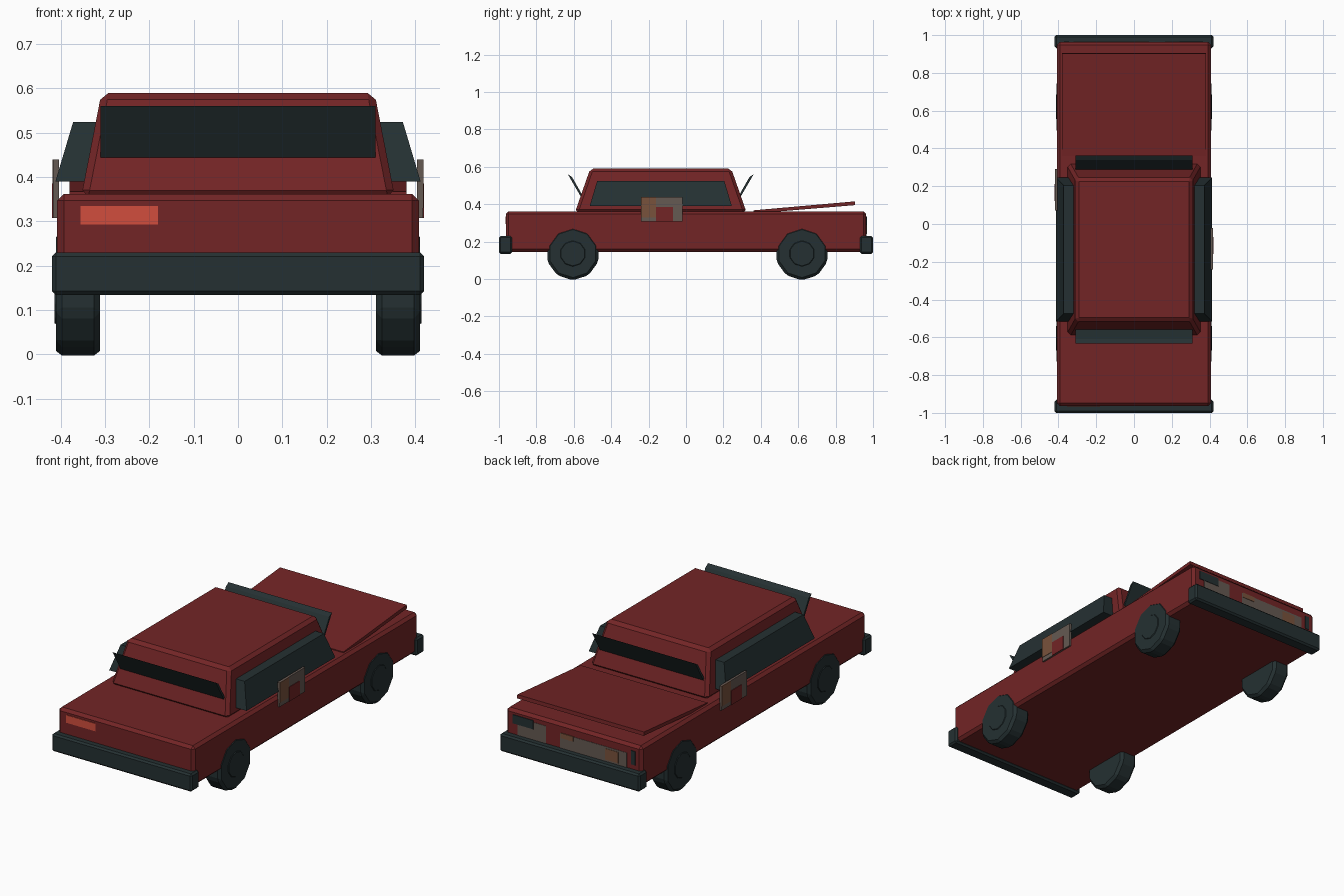
import bpy, bmesh, math
from mathutils import Matrix

cube = bpy.data.objects.get("Cube")
if cube:
    bpy.data.objects.remove(cube, do_unlink=True)


def material(name, r, g, b):
    m = bpy.data.materials.new(name)
    m.use_nodes = True
    m.diffuse_color = (r, g, b, 1)
    m.node_tree.nodes["Principled BSDF"].inputs["Base Color"].default_value = (r, g, b, 1)
    return m


RED = material("dark red paint", 0.17, 0.018, 0.019)
DARK = material("blackish teal", 0.018, 0.03, 0.032)
ORANGE = material("orange lamp", 0.64, 0.076, 0.048)
GREY = material("worn grey", 0.13, 0.1, 0.085)
BROWN = material("rusty brown", 0.19, 0.085, 0.045)


def finish(name, bm, mat, bevel=0):
    """Turn a bmesh into a flat shaded object, with an optional chamfer."""
    bmesh.ops.recalc_face_normals(bm, faces=bm.faces)
    if bevel:
        bmesh.ops.bevel(bm, geom=bm.edges[:], offset=bevel, segments=1,
                        affect='EDGES', clamp_overlap=True)
    me = bpy.data.meshes.new(name)
    bm.to_mesh(me)
    bm.free()
    me.materials.append(mat)
    ob = bpy.data.objects.new(name, me)
    bpy.context.collection.objects.link(ob)
    return ob


def loft(name, lower, upper, mat, bevel=0):
    """Solid between two loops with matching point counts."""
    bm = bmesh.new()
    a = [bm.verts.new(p) for p in lower]
    b = [bm.verts.new(p) for p in upper]
    bm.faces.new(a)
    bm.faces.new(b)
    for i in range(len(a)):
        j = (i + 1) % len(a)
        bm.faces.new((a[i], a[j], b[j], b[i]))
    return finish(name, bm, mat, bevel)


def rect(x0, x1, y0, y1, z):
    return [(x0, y0, z), (x1, y0, z), (x1, y1, z), (x0, y1, z)]


def box(name, x, y, z, mat, bevel=0):
    return loft(name, rect(*x, *y, z[0]), rect(*x, *y, z[1]), mat, bevel)


def side_profile(name, points, half_width, mat):
    """Extrude a y-z outline across the car."""
    return loft(name, [(-half_width, y, z) for y, z in points],
                [(half_width, y, z) for y, z in points], mat)


def cylinder(name, x, y, z, radius, depth, sides, mat, bevel):
    bm = bmesh.new()
    pose = Matrix.Translation((x, y, z)) @ Matrix.Rotation(math.pi / 2, 4, 'Y')
    bmesh.ops.create_cone(bm, cap_ends=True, segments=sides, radius1=radius,
                          radius2=radius, depth=depth, matrix=pose)
    # turn so that a flat side rests on the ground
    bmesh.ops.rotate(bm, verts=bm.verts, cent=(x, y, z),
                     matrix=Matrix.Rotation(math.pi / sides, 3, 'X'))
    return finish(name, bm, mat, bevel)


# Body and cabin
box("body", (-0.408, 0.408), (-0.963, 0.963), (0.145, 0.362), RED, 0.015)
loft("cabin", rect(-0.354, 0.354, -0.594, 0.324, 0.355),
     rect(-0.308, 0.308, -0.512, 0.242, 0.59), RED, 0.016)

# Raised lid, hinged beside the cabin
side_profile("raised_lid", [(0.36, 0.35), (0.905, 0.395), (0.903, 0.415), (0.36, 0.367)],
             0.38, RED)

# Bumpers and tilted end windows
for end, s, shift in (("front", -1, -0.135), ("rear", 1, -0.135)):
    box(end + "_bumper", (-0.42, 0.42), sorted((s * 1.0, s * 0.93)), (0.134, 0.23), DARK, 0.009)
    outline = [(0.43, 0.445), (0.41, 0.432), (0.475, 0.546), (0.497, 0.56)]
    if s < 0:
        outline = [(-y + shift, z) for y, z in outline]
    else:
        outline = [(y + shift, z) for y, z in outline]
    side_profile(end + "_window", outline, 0.31, DARK)

# Side windows
for side, s in (("left", 1), ("right", -1)):
    loft(side + "_window",
         rect(s * 0.3, s * 0.412, -0.515, 0.245, 0.39),
         rect(s * 0.3, s * 0.372, -0.475, 0.205, 0.524), DARK)

# Wheels with hubs
for side, s in (("left", 1), ("right", -1)):
    for end, y in (("front", -0.605), ("rear", 0.62)):
        tag = end + "_" + side
        # the inner half of the tyre passes up into the body
        cylinder(tag + "_wheel", s * 0.361, y, 0.136, 0.143, 0.1, 10, DARK, 0.014)
        cylinder(tag + "_hub", s * 0.39, y, 0.136, 0.07, 0.048, 10, DARK, 0.004)

# Weathered side plates, with rust and paint patches on the outer face
for side, s, mid in (("left", 1, -0.13), ("right", -1, 0.182)):
    def patch(name, x, a, b, z, mat):
        box(side + name, sorted((s * x[0], s * x[1])),
            sorted((mid + s * a, mid + s * b)), z, mat)
    patch("_door_plate", (0.404, 0.417), -0.11, 0.11, (0.307, 0.439), GREY)
    patch("_plate_rust", (0.416, 0.419), -0.11, -0.03, (0.33, 0.439), BROWN)
    patch("_plate_paint", (0.416, 0.42), -0.03, 0.06, (0.307, 0.385), RED)

# Front lamp
box("front_lamp", (-0.355, -0.18), (-0.966, -0.96), (0.293, 0.335), ORANGE)

# Worn rear panel patches
for name, x, z, depth, mat in (
        ("rear_grille", (0.24, 0.365), (0.288, 0.335), 0.967, DARK),
        ("rear_worn_panel", (0.165, 0.335), (0.23, 0.325), 0.965, GREY),
        ("rear_wide_panel", (-0.32, 0.08), (0.23, 0.31), 0.965, GREY),
        ("rear_rust_patch", (0.0, 0.075), (0.285, 0.312), 0.967, BROWN),
        ("rear_rust_strip", (-0.27, -0.19), (0.24, 0.3), 0.967, BROWN),
        ("rear_small_lamp", (-0.37, -0.345), (0.255, 0.33), 0.966, DARK)):
    box(name, x, (0.96, depth), z, mat)
